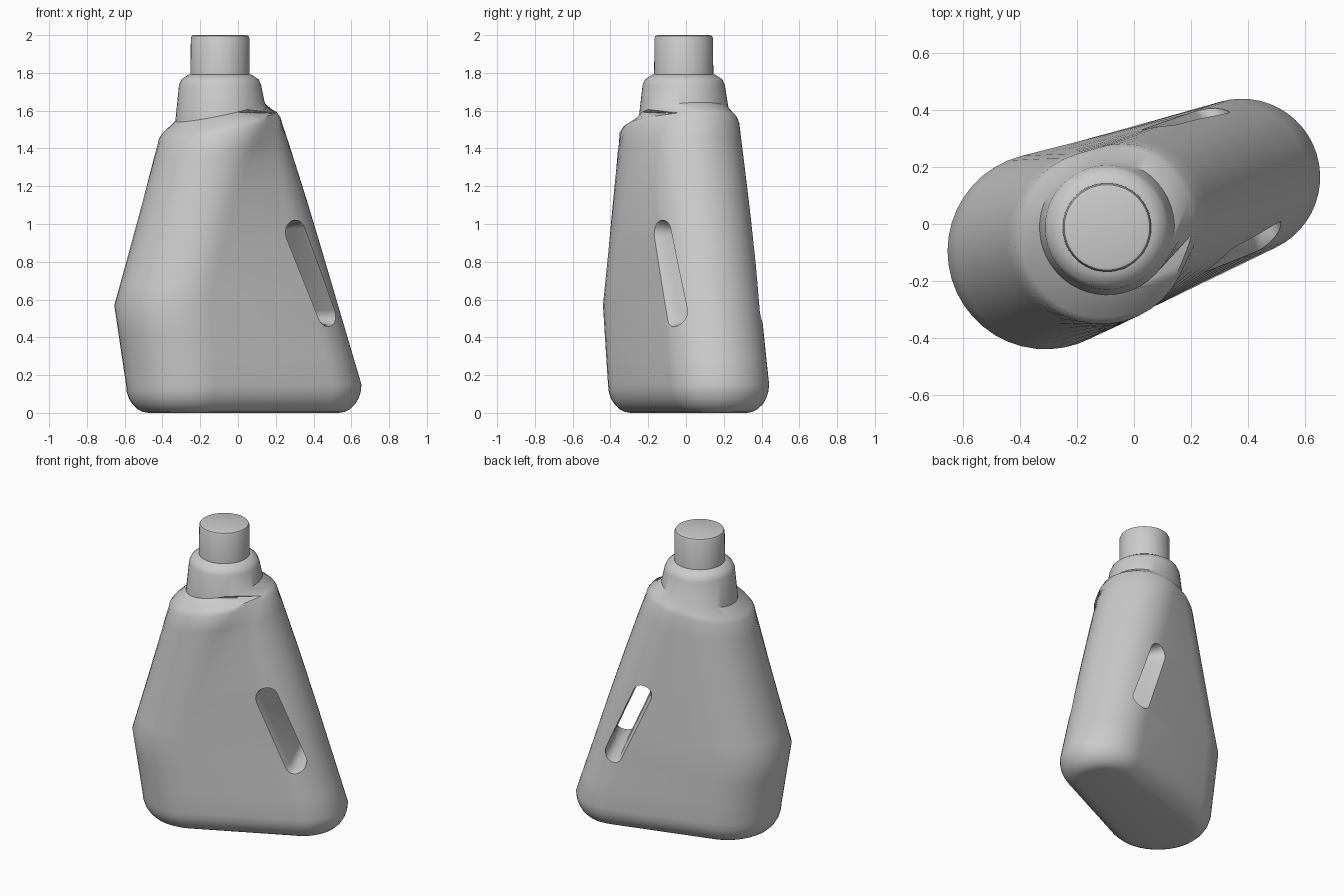
import bpy, bmesh, math
from mathutils import Vector

if "Cube" in bpy.data.objects:
    bpy.data.objects.remove(bpy.data.objects["Cube"])

TURN = math.radians(22)                                  # bottle is turned about z
U = Vector((math.cos(TURN), math.sin(TURN)))             # long direction
V = Vector((-U.y, U.x))                                  # thin direction
NECK = Vector((-0.095, -0.012))


def hull_outline(ca, ra, cb, rb, n=24):
    """Outline wrapped tightly around two circles."""
    ca, cb = Vector(ca), Vector(cb)
    d = (cb - ca).length
    phi = math.atan2(cb.y - ca.y, cb.x - ca.x) if d > 1e-6 else TURN
    alpha = math.acos((ra - rb) / d) if d > 1e-6 else math.pi / 2
    pts = []
    for c, r, a0, a1 in ((cb, rb, phi - alpha, phi + alpha),
                         (ca, ra, phi + alpha, phi + 2 * math.pi - alpha)):
        for i in range(n):
            a = a0 + (a1 - a0) * (i + 0.02) / (n - 0.96)
            pts.append(c + r * Vector((math.cos(a), math.sin(a))))
    return pts


def loft(name, rings):
    """Closed skin through matching rings of 3D points."""
    bm = bmesh.new()
    vr = [[bm.verts.new(p) for p in ring] for ring in rings]
    n = len(vr[0])
    for a, b in zip(vr, vr[1:]):
        for i in range(n):
            j = (i + 1) % n
            bm.faces.new((a[i], a[j], b[j], b[i]))
    bm.faces.new(vr[0][::-1])
    bm.faces.new(vr[-1])
    bmesh.ops.recalc_face_normals(bm, faces=bm.faces)
    me = bpy.data.meshes.new(name)
    bm.to_mesh(me)
    bm.free()
    ob = bpy.data.objects.new(name, me)
    bpy.context.collection.objects.link(ob)
    return ob


def section(s):
    """Level: z, tilt, left circle x y r, right circle x y r."""
    z, k, ax, ay, ra, bx, by, rb = s
    return [(p.x, p.y, z + k * (p - NECK).dot(U))
            for p in hull_outline((ax, ay), ra, (bx, by), rb)]


def neck_level(z, r, k=0):
    return (z, k, NECK.x, NECK.y, r, NECK.x, NECK.y, r)


def blend(a, b, t):
    return tuple(p + (q - p) * t for p, q in zip(a, b))


def activate(ob):
    bpy.ops.object.select_all(action='DESELECT')
    ob.select_set(True)
    bpy.context.view_layer.objects.active = ob


# Body: rounded foot, swelling belly, tilted shoulder, collar
foot = (0.15, 0, -0.26, -0.08, 0.333, 0.379, 0.165, 0.275)
belly = (0.57, 0, -0.31, -0.095, 0.345, 0.257, 0.123, 0.273)
shoulder = (1.521, 0.185, -0.111, -0.046, 0.305, -0.045, 0.014, 0.266)
collar = neck_level(1.592, 0.237, 0.22)

levels = []
for i in range(6):
    a = math.pi / 2 * i / 6
    inset = 0.12 * (1 - math.sin(a))
    z = 0.15 * (1 - math.cos(a))
    levels.append((z, 0) + foot[2:4] + (foot[4] - inset,) + foot[5:7] + (foot[7] - inset,))
levels += [blend(foot, belly, i / 3) for i in range(3)]
levels += [blend(belly, shoulder, i / 8) for i in range(8)]
levels.append(blend(belly, shoulder, 0.985))
soft = blend(shoulder, collar, 0.2)                      # rounded shoulder edge
levels += [(soft[0] + 0.002,) + soft[1:], collar, neck_level(1.735, 0.218),
           neck_level(1.765, 0.205), neck_level(1.79, 0.168), neck_level(1.795, 0.14)]
body = loft("bottle_body", [section(s) for s in levels])

# Handle opening: slanted slot, flared at both mouths
slot = []
for v, w, shift in ((-0.34, 0.11, 0.035), (-0.25, 0.066, 0.02), (-0.2, 0.056, 0.015),
                    (0, 0.045, 0.005), (0.2, 0.05, 0), (0.25, 0.056, -0.005),
                    (0.36, 0.09, -0.02)):
    ring = []
    for p in hull_outline((0.408, 0.525), w, (0.222, 0.955), w, 10):
        xy = U * (p.x + shift) + V * (v + 0.02)
        ring.append((xy.x, xy.y, p.y))
    slot.append(ring)
cutter = loft("handle_cutter", slot)
cutter.hide_render = True

mod = body.modifiers.new("handle_hole", 'BOOLEAN')
mod.operation = 'DIFFERENCE'
mod.solver = 'EXACT'
mod.object = cutter
activate(body)
bpy.ops.object.modifier_apply(modifier=mod.name)
bpy.data.objects.remove(cutter, do_unlink=True)

# Cap with softened rim
cap = loft("cap", [section(neck_level(z, r)) for z, r in
                   ((1.77, 0.157), (1.985, 0.155), (1.996, 0.15), (2.0, 0.138))])

for ob in (body, cap):
    activate(ob)
    bpy.ops.object.shade_smooth_by_angle(angle=math.radians(38))
